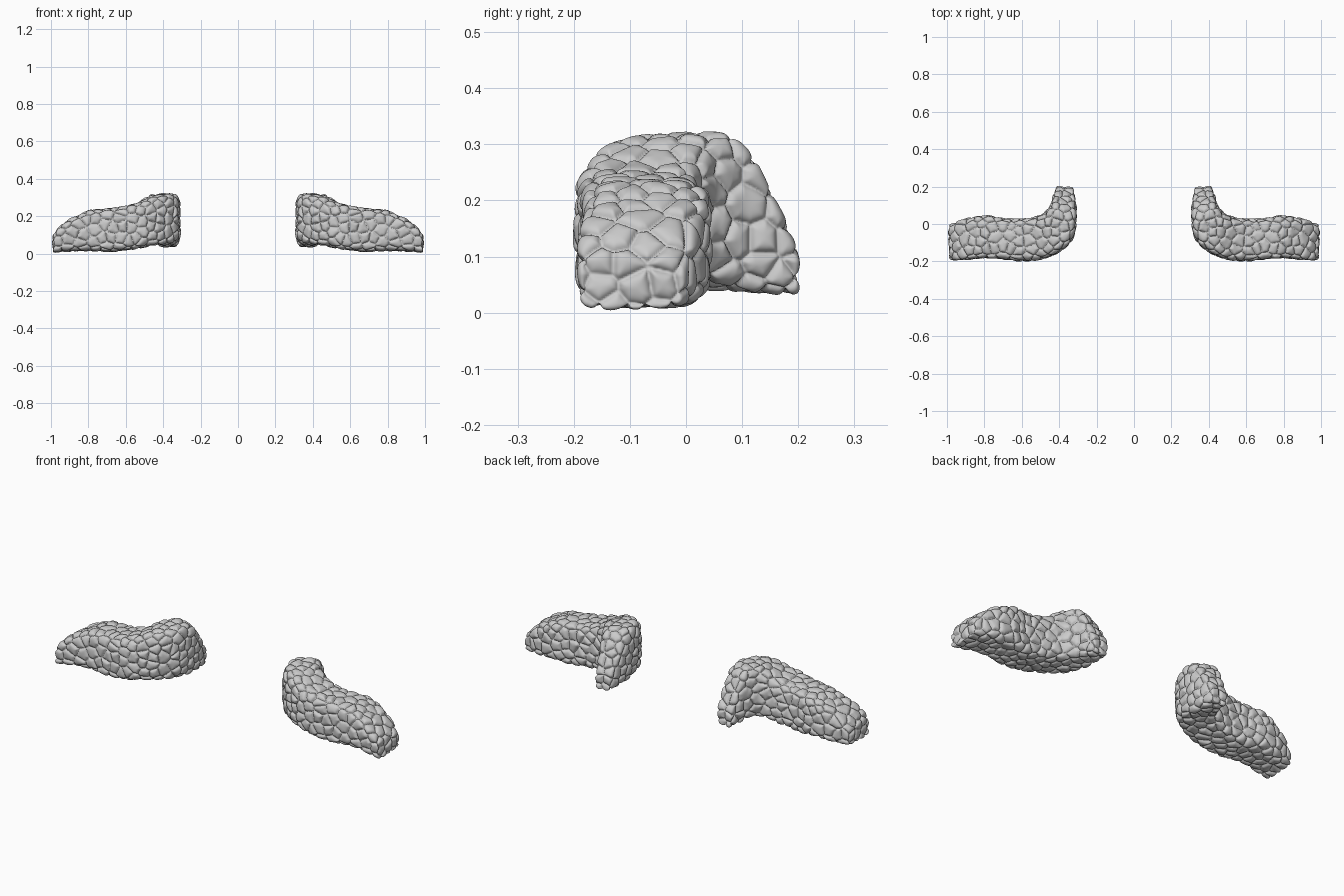
import bpy, bmesh, math, random
from mathutils import Vector, kdtree

if "Cube" in bpy.data.objects:
    bpy.data.objects.remove(bpy.data.objects["Cube"])

random.seed(7)

# Wall stations: outer side x, y, inner side x, y, bottom z, top z
STATIONS = [
    (.988, -.19, .990, -.005, .006, .100),
    (.930, -.192, .920, .022, .010, .165),
    (.800, -.182, .800, .045, .015, .228),
    (.680, -.190, .680, .028, .010, .242),
    (.550, -.198, .560, .032, .025, .265),
    (.420, -.160, .490, .050, .044, .312),
    (.330, -.085, .465, .075, .048, .318),
    (.310, .020, .445, .100, .042, .318),
    (.310, .100, .435, .135, .036, .265),
    (.325, .197, .415, .200, .034, .115),
]


def catmull(a, b, c, d, t):
    return [.5 * (2 * q + (r - p) * t + (2 * p - 5 * q + 4 * r - s) * t * t
                  + (3 * q - p - 3 * r + s) * t ** 3) for p, q, r, s in zip(a, b, c, d)]


def section(bm, st, sides=32):
    """Rounded-rectangle ring between the two plan points."""
    a, b = Vector(st[0:2]), Vector(st[2:4])
    ring = []
    for i in range(sides):
        ang = 2 * math.pi * i / sides
        u, v = (math.copysign(abs(f(ang)) ** .42, f(ang)) for f in (math.cos, math.sin))
        p = a.lerp(b, .5 + .5 * u)
        z = st[4] + (st[5] - st[4]) * (.5 + .5 * v)
        ring.append(bm.verts.new((p.x, p.y, z)))
    return ring


def sweep_wall():
    bm = bmesh.new()
    s = [STATIONS[0]] + STATIONS + [STATIONS[-1]]
    rows = [catmull(*s[i:i + 4], k / 5) for i in range(len(s) - 3) for k in range(5)]
    rings = [section(bm, r) for r in rows + [STATIONS[-1]]]
    n = len(rings[0])
    for r0, r1 in zip(rings, rings[1:]):
        for i in range(n):
            bm.faces.new((r0[i], r0[(i + 1) % n], r1[(i + 1) % n], r1[i]))
    bm.faces.new(rings[0])
    bm.faces.new(rings[-1])
    bmesh.ops.recalc_face_normals(bm, faces=bm.faces)
    me = bpy.data.meshes.new("stone_wall")
    bm.to_mesh(me)
    bm.free()
    ob = bpy.data.objects.new("stone_wall", me)
    bpy.context.collection.objects.link(ob)
    return ob


# Wall body: swept shape, evenly remeshed and rounded at the ends
wall = sweep_wall()
rem = wall.modifiers.new("remesh", 'REMESH')
rem.mode = 'VOXEL'
rem.voxel_size = .0036
smo = wall.modifiers.new("round", 'SMOOTH')
smo.factor = .5
smo.iterations = 30
dg = bpy.context.evaluated_depsgraph_get()
dense = bpy.data.meshes.new_from_object(wall.evaluated_get(dg))
wall.modifiers.clear()
wall.data = dense

# Stone centres scattered over the surface
pts = [v.co.copy() for v in dense.vertices]
nrm = [v.normal.copy() for v in dense.vertices]
seeds = []
for i in random.sample(range(len(pts)), min(5000, len(pts))):
    r = random.uniform(.036, .062)
    if all((pts[i] - q).length_squared > r * r for q in seeds):
        seeds.append(pts[i])
kd = kdtree.KDTree(len(seeds))
for i, q in enumerate(seeds):
    kd.insert(q, i)
kd.balance()
lift = [random.uniform(-.002, .003) for _ in seeds]
tilt = [Vector([random.uniform(-.12, .12) for _ in range(3)]) for _ in seeds]

# Raise each stone and sink the joints between them
for v, p, n in zip(dense.vertices, pts, nrm):
    near = kd.find_n(p, 6)
    a, ia, _ = near[0]
    edge = min((p - (a + b) / 2).dot((a - b).normalized()) for b, _, _ in near[1:])
    dome = 1 - math.exp(-max(edge, 0) / .0065)
    h = -.011 + dome * (.013 + lift[ia] + tilt[ia].dot(p - a))
    v.co = p + n * h

for f in dense.polygons:
    f.use_smooth = True

# Matching wall on the other side
mir = wall.modifiers.new("mirror", 'MIRROR')
mir.use_mirror_merge = False
